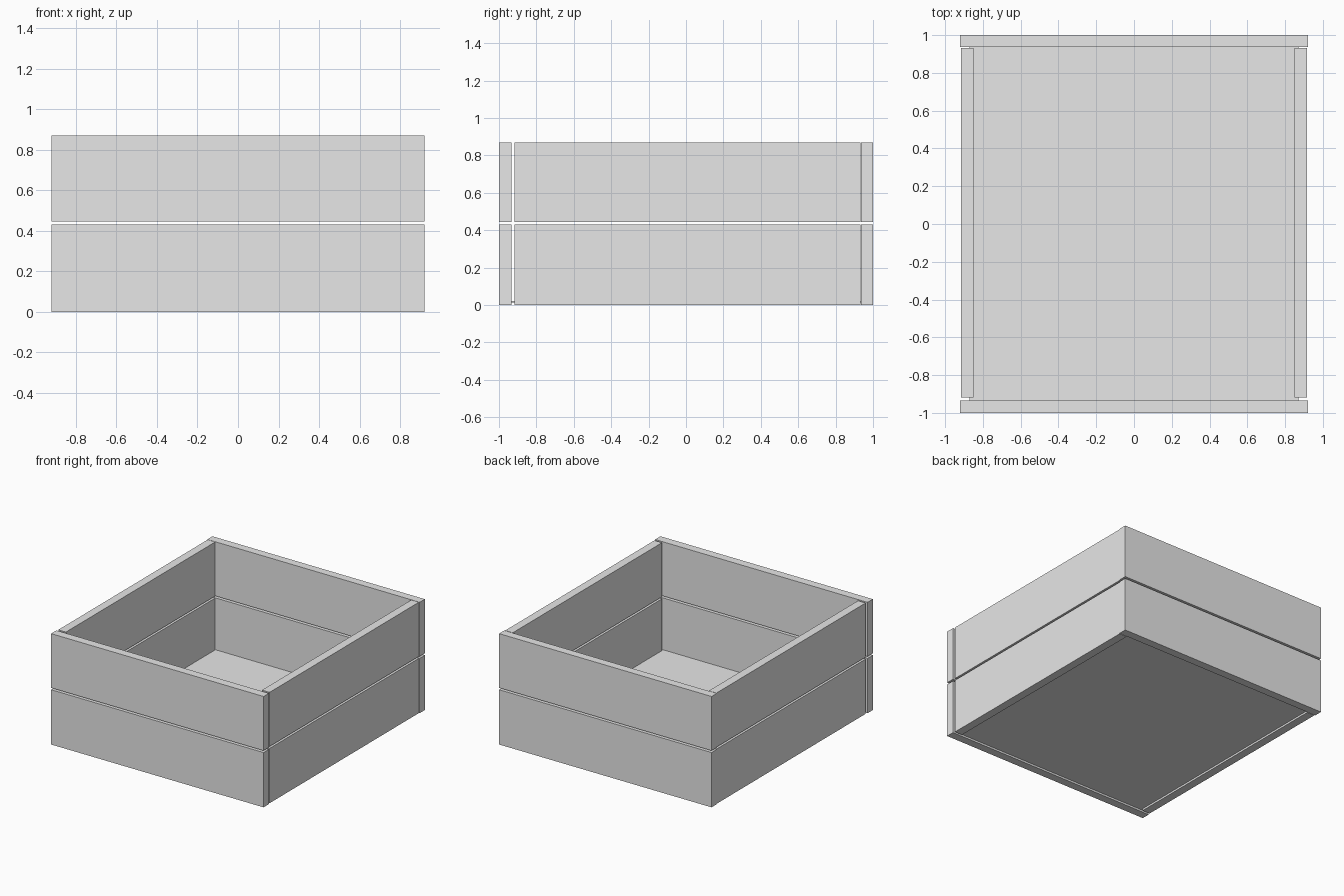
import bpy

cube = bpy.data.objects.get("Cube")
if cube:
    bpy.data.objects.remove(cube, do_unlink=True)

GREY = (0.8, 0.8, 0.8, 1.0)
grey = bpy.data.materials.new("plain_grey")
grey.use_nodes = True
grey.diffuse_color = GREY
grey.node_tree.nodes["Principled BSDF"].inputs["Base Color"].default_value = GREY


def box(name, x, y, z):
    """Box spanning the given (low, high) range on each axis."""
    bpy.ops.mesh.primitive_cube_add(
        size=1, location=[(a + b) / 2 for a, b in (x, y, z)])
    ob = bpy.context.object
    ob.name = name
    ob.scale = [b - a for a, b in (x, y, z)]
    bpy.ops.object.transform_apply(location=False, rotation=False, scale=True)
    ob.data.materials.append(grey)


# Two courses of planks with a narrow gap between them
for course, z in (("lower", (0, 0.43)), ("upper", (0.445, 0.87))):
    box(f"{course}_front_plank", (-0.922, 0.922), (-1, -0.934), z)
    box(f"{course}_back_plank", (-0.922, 0.922), (0.936, 1), z)
    box(f"{course}_left_plank", (0.851, 0.917), (-0.918, 0.932), z)
    box(f"{course}_right_plank", (-0.917, -0.851), (-0.918, 0.932), z)

# Thin floor panel, let into the side planks and raised off the ground
box("floor_panel", (-0.871, 0.871), (-0.934, 0.936), (0.015, 0.023))
